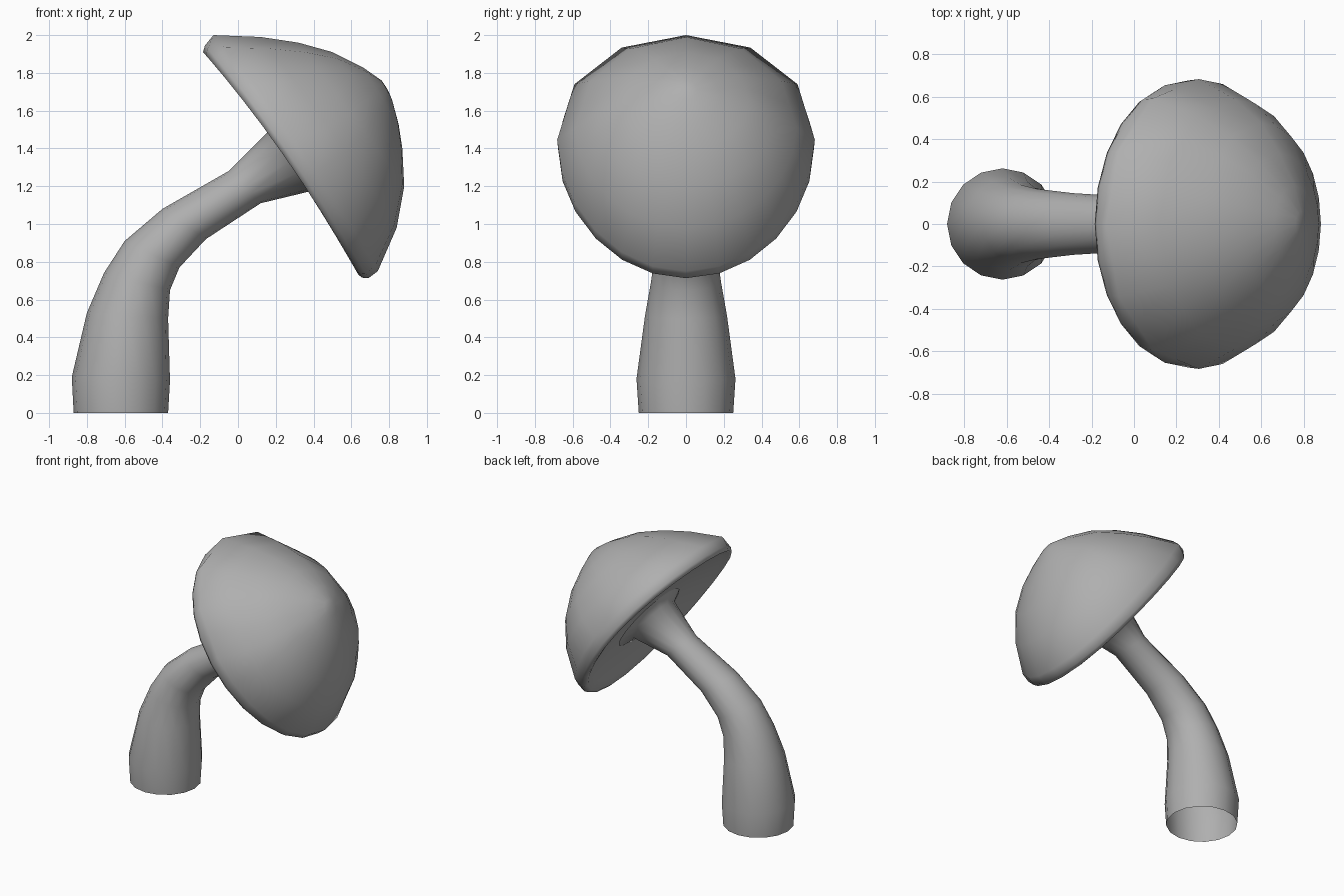
import bpy, bmesh, math

if "Cube" in bpy.data.objects:
    bpy.data.objects.remove(bpy.data.objects["Cube"])

grey = bpy.data.materials.new("dark_grey")
grey.diffuse_color = (.43, .43, .43, 1)
grey.use_nodes = True
grey.node_tree.nodes["Principled BSDF"].inputs["Base Color"].default_value = grey.diffuse_color

def loft(name, rings, n, smooth, cap_start=None, cap_end=None):
    """Skin rings: (x1, z1, x2, z2, half width, side lift, coarse)."""
    bm = bmesh.new()
    loops = []
    for x1, z1, x2, z2, w, lift, coarse in rings:
        pts = []
        for i in range(n):
            a = 2 * math.pi * i / n
            c, s = math.cos(a), math.sin(a)
            pts.append(((x1 + x2) / 2 + c * (x1 - x2) / 2, w * s,
                        (z1 + z2) / 2 + c * (z1 - z2) / 2 + lift * s * s))
        if coarse:  # half as many visible corners on the upper side
            for i in range(1, n, 2):
                if math.cos(2 * math.pi * i / n) > 0:
                    pts[i] = tuple((p + q) / 2 for p, q in zip(pts[i - 1], pts[(i + 1) % n]))
        loops.append([bm.verts.new(p) for p in pts])
    for r, q in zip(loops, loops[1:]):
        for i in range(n):
            j = (i + 1) % n
            bm.faces.new((r[i], r[j], q[j], q[i]))
    for tip, loop in ((cap_start, loops[0]), (cap_end, loops[-1])):
        if tip:
            v = bm.verts.new(tip)
            for i in range(n):
                bm.faces.new((loop[i], loop[(i + 1) % n], v))
    bmesh.ops.recalc_face_normals(bm, faces=bm.faces)
    me = bpy.data.meshes.new(name)
    bm.to_mesh(me)
    bm.free()
    me.materials.append(grey)
    ob = bpy.data.objects.new(name, me)
    bpy.context.collection.objects.link(ob)
    bpy.ops.object.select_all(action='DESELECT')
    ob.select_set(True)
    bpy.context.view_layer.objects.active = ob
    bpy.ops.object.shade_smooth_by_angle(angle=math.radians(smooth))

# Bent stem, open at the foot, flaring into the cap
stem = [
    (-.87, 0, -.37, 0, .25), (-.88, .19, -.36, .17, .262),
    (-.80, .53, -.37, .50, .217), (-.71, .74, -.36, .65, .185),
    (-.60, .91, -.31, .77, .165), (-.40, 1.08, -.17, .92, .145),
    (-.05, 1.28, .12, 1.11, .125), (.16, 1.49, .39, 1.175, .19),
    (.15, 1.58, .48, 1.10, .29),
]
loft("stem", [r + (0, False) for r in stem], 16, 80)

# Tilted cap: shallow hollow underside, rounded rim, coarser upper dome
cap = [
    (.09, 1.66, .50, 1.07, .34, .03, False),
    (-.11, 1.865, .61, .81, .60, .05, False),
    (-.165, 1.90, .635, .735, .648, .06, False),
    (-.185, 1.91, .655, .716, .664, .06, False),
    (-.175, 1.945, .69, .713, .676, .06, False),
    (-.13, 2.0, .74, .75, .682, .07, True),
    (.12, 1.99, .84, .98, .585, .025, True),
    (.32, 1.96, .88, 1.20, .475, 0, True),
    (.50, 1.91, .87, 1.40, .335, 0, True),
    (.66, 1.83, .85, 1.53, .18, 0, True),
    (.76, 1.76, .815, 1.66, .06, 0, True),
]
loft("cap", cap, 24, 100, (.30, 0, 1.38), (.792, 0, 1.712))
